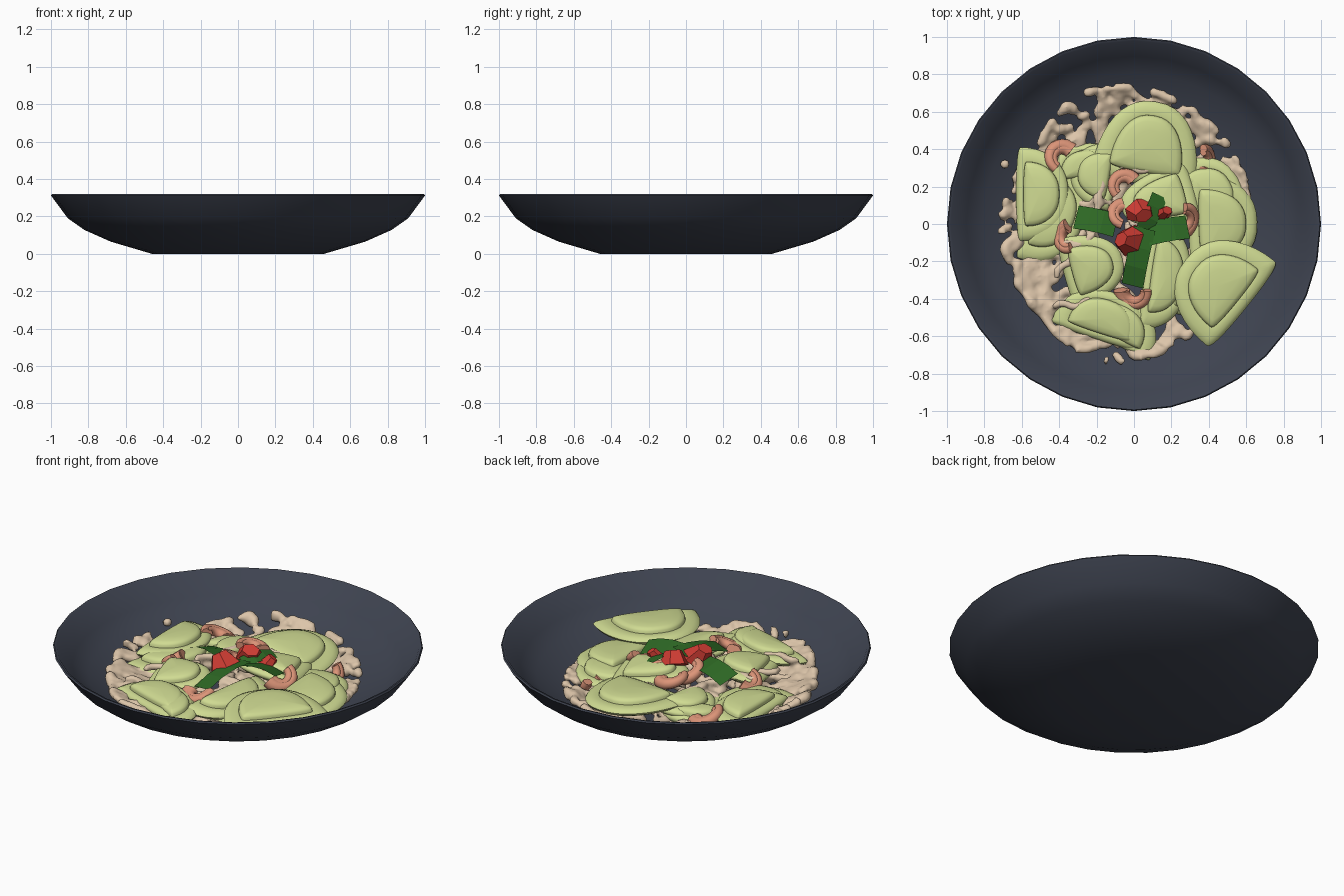
import bpy, bmesh, math, random
from mathutils import Vector, Matrix, Euler

if "Cube" in bpy.data.objects:
    bpy.data.objects.remove(bpy.data.objects["Cube"])

random.seed(4)


def material(name, rgb):
    m = bpy.data.materials.new(name)
    m.diffuse_color = (*rgb, 1)
    m.use_nodes = True
    m.node_tree.nodes["Principled BSDF"].inputs["Base Color"].default_value = m.diffuse_color
    return m


SLATE = material("dark_slate", (0.048, 0.056, 0.08))
MELON = material("pale_green", (0.63, 0.71, 0.29))
BEIGE = material("beige_sauce", (0.72, 0.56, 0.40))
PINK = material("shrimp_pink", (0.72, 0.30, 0.19))
RED = material("chilli_red", (0.62, 0.045, 0.033))
GREEN = material("leaf_green", (0.027, 0.14, 0.018))


def finish(bm, name, mat, angle=None):
    bmesh.ops.recalc_face_normals(bm, faces=bm.faces)
    me = bpy.data.meshes.new(name)
    bm.to_mesh(me)
    bm.free()
    me.materials.append(mat)
    if angle is not None:
        me.polygons.foreach_set("use_smooth", [True] * len(me.polygons))
        me.set_sharp_from_angle(angle=math.radians(angle))
    ob = bpy.data.objects.new(name, me)
    bpy.context.collection.objects.link(ob)
    return ob


def skin(bm, rings):
    """Bridge equal closed rings of points and cap both ends."""
    vs = [[bm.verts.new(p) for p in r] for r in rings]
    n = len(vs[0])
    for a, b in zip(vs, vs[1:]):
        for i in range(n):
            j = (i + 1) % n
            bm.faces.new((a[i], a[j], b[j], b[i]))
    bm.faces.new(vs[0][::-1])
    bm.faces.new(vs[-1])


def tube(bm, pts, radii, sides=8):
    rings = []
    for i, p in enumerate(pts):
        t = (pts[min(i + 1, len(pts) - 1)] - pts[max(i - 1, 0)]).normalized()
        u = t.cross(Vector((0, 0, 1))).normalized()
        v = u.cross(t)
        rings.append([p + radii[i] * (u * math.cos(k * math.tau / sides) + v * math.sin(k * math.tau / sides))
                      for k in range(sides)])
    skin(bm, rings)


# Bowl: a 32-sided lathe, outside up and inside down
INNER = [(0.02, 0.02), (0.45, 0.02), (0.67, 0.083), (0.81, 0.147), (0.897, 0.205), (0.98, 0.316)]
OUTER = [(0.02, 0), (0.46, 0), (0.68, 0.065), (0.82, 0.127), (0.91, 0.19), (1.0, 0.312), (0.994, 0.32)]
bm = bmesh.new()
skin(bm, [[(r * math.cos(k * math.tau / 32), r * math.sin(k * math.tau / 32), z) for k in range(32)]
          for r, z in OUTER + INNER[::-1]])
finish(bm, "bowl", SLATE, 40)


def bowl_z(r):
    for (r0, z0), (r1, z1) in zip(INNER, INNER[1:]):
        if r <= r1:
            return z0 + (z1 - z0) * max(r - r0, 0) / (r1 - r0)
    return 0.3


# Sauce bed: wandering strands fused into one lumpy mass
EDGE = [.61, .65, .67, .70, .74, .76, .69, .69, .72, .71, .70, .77, .74, .68, .62, .6]


def edge(a):
    f = (a % math.tau) / math.tau * 16
    i = int(f) % 16
    return EDGE[i] + (EDGE[(i + 1) % 16] - EDGE[i]) * (f - int(f))


bm = bmesh.new()
for s in range(290):
    ring = s < 150
    a = s * math.tau / 50 + random.uniform(-.06, .06) if ring else random.uniform(0, math.tau)
    r = edge(a) * (random.uniform(0.82, 1) if ring else 0.88 * math.sqrt(random.random()))
    head = a + math.pi / 2 + random.gauss(0, 0.6) if ring else random.uniform(0, math.tau)
    lift = random.uniform(0, 0.1)
    p = Vector((r * math.cos(a), r * math.sin(a), 0))
    pts = []
    for k in range(random.randint(3, 6) if ring else random.randint(5, 9)):
        head += random.gauss(0, 0.5)
        p = p + 0.033 * Vector((math.cos(head), math.sin(head), 0))
        lim = edge(math.atan2(p.y, p.x)) - 0.012
        if p.length > lim:
            p *= lim / p.length
        q = p.copy()
        q.z = bowl_z(p.length) + 0.024 + lift * max(0.2, 1 - (p.length / 0.62) ** 2) + random.uniform(0, 0.014)
        pts.append(q)
    w = random.uniform(0.02, 0.03)
    radii = [w * random.uniform(0.85, 1.15) for _ in pts]
    radii[0] = radii[-1] = w * 0.7
    tube(bm, pts, radii)
# a few strands draped over the slices
for x, y, a in ((-.33, -.43, 10), (-.36, -.2, 60), (-.18, .2, 100), (-.3, -.1, 20), (.02, .3, 0), (-.22, .06, 70)):
    d = Vector((math.cos(math.radians(a)), math.sin(math.radians(a)), 0))
    n = Vector((-d.y, d.x, 0))
    tube(bm, [Vector((x, y, 0.175)) + d * (k - 3) * 0.035 + n * 0.02 * math.sin(k * 1.3) for k in range(7)],
         [.013, .022, .02, .022, .019, .023, .013])
# stray drops
for x, y in ((-.69, .32), (-.55, .36), (.47, .2)):
    z = bowl_z(math.hypot(x, y)) + 0.025
    bmesh.ops.create_icosphere(bm, subdivisions=2, radius=0.027, matrix=Matrix.Translation((x, y, z)))
sauce = finish(bm, "sauce_bed", BEIGE)
mod = sauce.modifiers.new("fuse", 'REMESH')
mod.mode = 'VOXEL'
mod.voxel_size = 0.0125
mod.use_smooth_shade = True
mod = sauce.modifiers.new("soften", 'SMOOTH')
mod.factor = 0.5
mod.iterations = 3


# Melon slices: D-shaped plates with a raised inner D
def slice_piece(i, x, y, z, angle, half, depth, pitch=0, roll=0):
    def sp(v, e):
        return math.copysign(abs(v) ** e, v)
    outline = []
    for k in range(40):
        t = k * math.tau / 40
        c, s = math.cos(t), math.sin(t)
        outline.append((half * sp(c, 0.85), depth * s if s > 0 else -0.12 * depth * abs(s) ** 0.6))
    prof = [(0.5, -.03), (0.85, -.022), (0.97, -.008), (1, .004), (0.97, .014), (0.88, .024), (0.72, .03),
            (0.69, .028), (0.68, .042), (0.65, .052), (0.56, .06), (0.35, .066), (0.05, .068)]
    bm = bmesh.new()
    cy = 0.4 * depth
    skin(bm, [[(px * s, cy + (py - cy) * s, h) for px, py in outline] for s, h in prof])
    rot = Matrix.Rotation(math.radians(angle - 90), 4, 'Z') @ Euler((math.radians(pitch), math.radians(roll), 0)).to_matrix().to_4x4()
    bm.transform(Matrix.Translation((x, y, z)) @ rot)
    finish(bm, f"melon_slice_{i}", MELON, 50)


SLICES = [
    (.05, .26, .135, 80, .28, .40, 2, 3),
    (.33, .0, .13, 2, .27, .33, -4, 3),
    (.565, -.42, .165, 141, .29, .37, 4, 0),
    (.08, -.27, .15, -8, .29, .22, -8, 0),
    (-.34, -.26, .145, 15, .19, .29, 5, 4),
    (-.19, -.59, .135, 72, .26, .24, 6, 0),
    (-.60, .16, .135, 0, .25, .25, 3, 0),
    (-.12, .25, .13, 170, .18, .22, -4, 0),
    (.28, .17, .155, 195, .16, .36, 6, 4),
    (-.12, -.60, .125, 60, .24, .22, 5, 0),
    (-.52, .08, .095, -20, .28, .26, 3, 0),
    (.33, .12, .10, 30, .22, .26, 2, 0),
    (.22, -.45, .10, 80, .18, .25, 2, 0),
    (-.25, .25, .09, 100, .2, .18, 2, 0),
]
for i, s in enumerate(SLICES):
    slice_piece(i + 1, *s)


# Shrimp: thick tapered curls with a ridge along the back
def shrimp(i, x, y, z, turn, tilt, roll=0, size=1.0):
    bm = bmesh.new()
    for major, minor in ((0.068, 0.032), (0.05, 0.028)):
        angs = [math.radians(-95 + 190 * k / 12) for k in range(13)]
        tube(bm, [Vector((major * math.cos(a), major * math.sin(a), 0)) * size for a in angs],
             [minor * size * (1.1 - 0.45 * k / 12) for k in range(13)], 10)
    rot = Euler((math.radians(tilt), math.radians(roll), math.radians(turn))).to_matrix().to_4x4()
    bm.transform(Matrix.Translation((x, y, z)) @ rot)
    finish(bm, f"shrimp_{i}", PINK, 40)


SHRIMPS = [
    (-.38, .35, .14, 140, 25, 0, 1.1), (.37, .33, .14, 10, 15, 60, 1.1), (-.05, .20, .215, 130, 15),
    (-.35, -.07, .185, 200, 20, 35), (.26, .02, .205, 0, 20, 40, 1.1), (.0, -.36, .18, 275, 15, 20, 1.1),
    (-.05, .05, .205, 160, 30), (.13, .07, .195, 60, 30),
]
for i, s in enumerate(SHRIMPS):
    shrimp(i + 1, *s)


# Chilli: faceted chunks on the top
for i, (x, y, z, rx, ry, rz, r1, r2, h) in enumerate((
        (.04, .06, .255, 30, 12, 20, .085, .05, .08), (-.045, -.085, .25, -28, -20, 50, .095, .045, .09),
        (.16, .06, .235, -20, 30, 0, .05, .03, .08))):
    bm = bmesh.new()
    bmesh.ops.create_cone(bm, cap_ends=True, segments=6, radius1=r1, radius2=r2, depth=h)
    bm.transform(Matrix.Diagonal((1, 0.8, 1, 1)))
    rot = Euler([math.radians(v) for v in (rx, ry, rz)]).to_matrix().to_4x4()
    bm.transform(Matrix.Translation((x, y, z)) @ rot)
    finish(bm, f"chilli_{i + 1}", RED)


# Leaves: bent flat strips
for i, (x, y, z, ang, length, width, pitch, roll, bend) in enumerate((
        (-.205, .02, .245, 168, .22, .13, 8, 15, .02), (.18, -.03, .255, 10, .22, .13, 5, -15, .02),
        (.02, -.18, .24, 258, .32, .12, 12, 10, .02), (.10, .06, .262, 65, .2, .09, 0, 15, .02))):
    bm = bmesh.new()
    rows = []
    for k in range(4):
        t = k / 3 - 0.5
        rows.append([bm.verts.new((t * length, s * width / 2, -bend * 4 * t * t)) for s in (-1, 1)])
    for a, b in zip(rows, rows[1:]):
        bm.faces.new((a[0], b[0], b[1], a[1]))
    rot = Euler([math.radians(v) for v in (roll, pitch, ang)]).to_matrix().to_4x4()
    bm.transform(Matrix.Translation((x, y, z)) @ rot)
    finish(bm, f"leaf_{i + 1}", GREEN)
